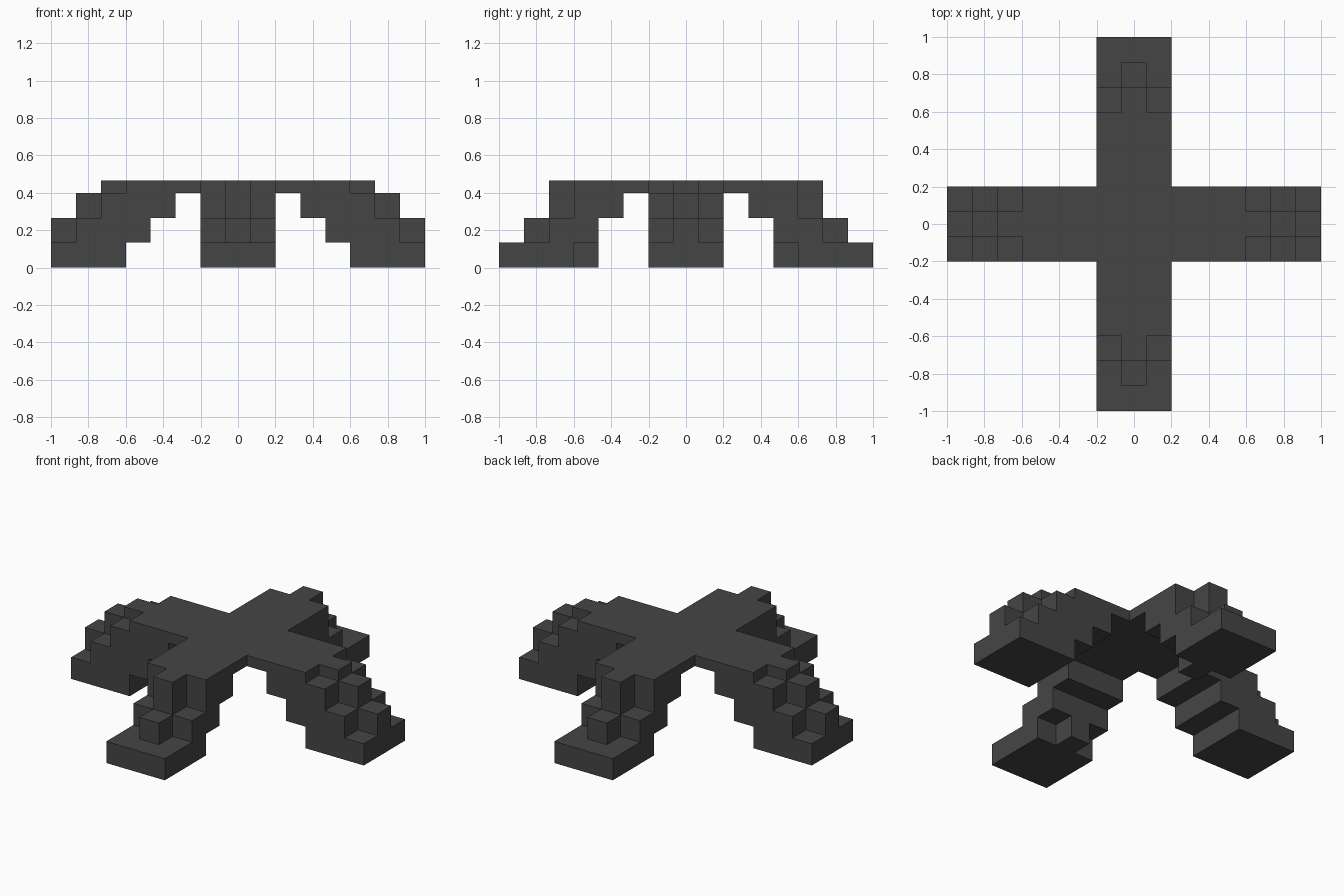
import bpy, bmesh

if "Cube" in bpy.data.objects:
    bpy.data.objects.remove(bpy.data.objects["Cube"])

U = 2 / 15                                   # block size
Z = [0, U, 2 * U, 3 * U, 3.5 * U]            # layer heights (top layer is half a block)

mat = bpy.data.materials.new("dark_grey")
mat.diffuse_color = (0.06, 0.06, 0.06, 1)
mat.use_nodes = True
mat.node_tree.nodes["Principled BSDF"].inputs["Base Color"].default_value = mat.diffuse_color

# Runs of blocks (inner, outer, layer) along a leg, outward from the centre
SIDE_LEG = {
    "centre": [(5, 7, 0), (4, 7, 1), (3, 6, 2)],
    "edge":   [(5, 7, 0), (4, 6, 1), (3, 5, 2)],
    "tips":   (5, 4),
}
END_LEG = {
    "centre": [(4, 6, 0), (4, 6, 1), (3, 5, 2)],
    "edge":   [(5, 7, 0), (4, 5, 1), (3, 4, 2)],
    "tips":   (5, 4),
}
END_LEG["centre"][0] = (4, 7, 0)


def leg_cells(spec, place):
    cells = set()
    for w in (-1, 0, 1):
        for a, b, k in spec["edge" if w else "centre"]:
            cells |= {place(d, w) + (k,) for d in range(a, b + 1)}
    return cells


def plate_cells(spec, place):
    return {place(d, w) + (3,) for w in (-1, 0, 1)
            for d in range(0, spec["tips"][abs(w)] + 1)}


# Leg directions
arms = {
    "right_leg": (SIDE_LEG, lambda d, w: (d, w)),
    "left_leg":  (SIDE_LEG, lambda d, w: (-d, w)),
    "back_leg":  (END_LEG, lambda d, w: (w, d)),
    "front_leg": (END_LEG, lambda d, w: (w, -d)),
}
parts = {name: leg_cells(*a) for name, a in arms.items()}
parts["cross_top"] = set().union(*(plate_cells(*a) for a in arms.values()))
solid = set().union(*parts.values())

# Corner order of the six faces of a block
FACES = {
    (-1, 0, 0): [(0, 0, 0), (0, 0, 1), (0, 1, 1), (0, 1, 0)],
    (1, 0, 0):  [(1, 0, 0), (1, 1, 0), (1, 1, 1), (1, 0, 1)],
    (0, -1, 0): [(0, 0, 0), (1, 0, 0), (1, 0, 1), (0, 0, 1)],
    (0, 1, 0):  [(0, 1, 0), (0, 1, 1), (1, 1, 1), (1, 1, 0)],
    (0, 0, -1): [(0, 0, 0), (0, 1, 0), (1, 1, 0), (1, 0, 0)],
    (0, 0, 1):  [(0, 0, 1), (1, 0, 1), (1, 1, 1), (0, 1, 1)],
}


def build(name, cells):
    """Skin the blocks, leaving out faces hidden by a neighbour."""
    bm = bmesh.new()
    for x, y, k in sorted(cells):
        for (dx, dy, dz), corners in FACES.items():
            if (x + dx, y + dy, k + dz) in solid:
                continue
            bm.faces.new([bm.verts.new(((x - .5 + cx) * U, (y - .5 + cy) * U, Z[k + cz]))
                          for cx, cy, cz in corners])
    bmesh.ops.remove_doubles(bm, verts=bm.verts, dist=1e-4)
    me = bpy.data.meshes.new(name)
    bm.to_mesh(me)
    bm.free()
    me.materials.append(mat)
    bpy.context.collection.objects.link(bpy.data.objects.new(name, me))


for name, cells in parts.items():
    build(name, cells)
